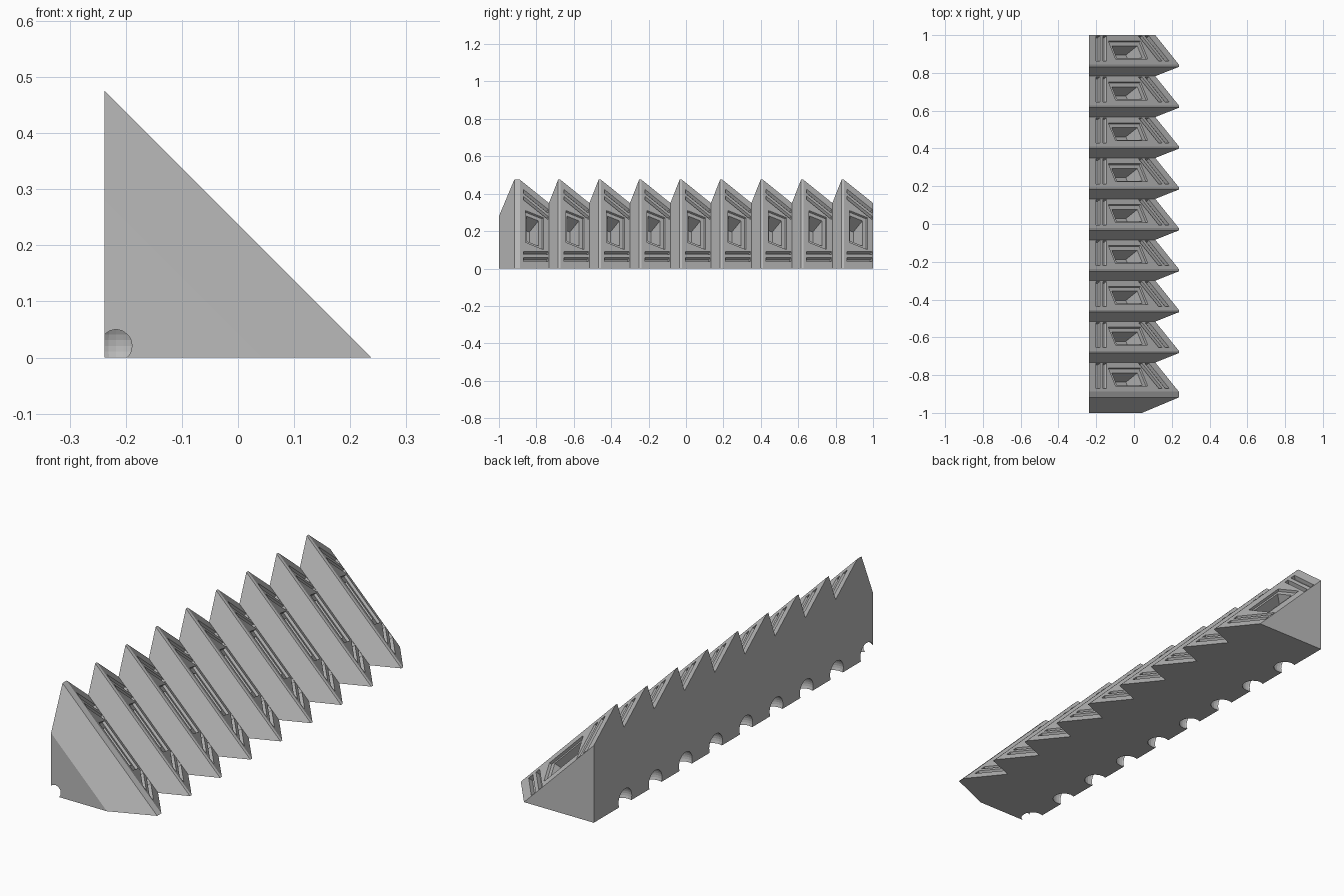
import bpy, bmesh
from mathutils import Vector

cube = bpy.data.objects.get("Cube")
if cube:
    bpy.data.objects.remove(cube, do_unlink=True)

TEETH, PITCH, FIRST = 9, 0.2165, -0.888
HIGH, LOW, RUN, FLAT = 0.475, 0.35, 0.155, 0.012
WALL = -0.2375
SLOPE = (HIGH - LOW) / RUN
NORMAL = Vector((1, SLOPE, 1)).normalized()

grey = bpy.data.materials.new("plain grey")
grey.use_nodes = True
grey.diffuse_color = (0.5, 0.5, 0.5, 1)
grey.node_tree.nodes["Principled BSDF"].inputs["Base Color"].default_value = (0.5, 0.5, 0.5, 1)


def finish(name, bm):
    bmesh.ops.recalc_face_normals(bm, faces=bm.faces)
    mesh = bpy.data.meshes.new(name)
    bm.to_mesh(mesh)
    bm.free()
    mesh.materials.append(grey)
    ob = bpy.data.objects.new(name, mesh)
    bpy.context.collection.objects.link(ob)
    return ob


def loft(bm, rings):
    """Skin a row of equal rings and close both ends."""
    rings = [[bm.verts.new(p) for p in ring] for ring in rings]
    for a, b in zip(rings, rings[1:]):
        for i in range(len(a)):
            j = (i + 1) % len(a)
            bm.faces.new((a[i], a[j], b[j], b[i]))
    bm.faces.new(rings[0])
    bm.faces.new(rings[-1])


def size_at(t):
    return HIGH - SLOPE * t


def on_face(tooth, t, z):
    """Point on the long slope of a tooth, t back from its crest."""
    return Vector((WALL + size_at(t) - z, FIRST + tooth * PITCH + t, z))


def sink(bm, corners, depth):
    loft(bm, [[p + NORMAL * 0.006 for p in corners], [p - NORMAL * depth for p in corners]])


# Sawtooth wedge: right triangles of changing size strung along y
profile = [(-1, 0.28), (-0.918, HIGH)]
for k in range(TEETH):
    crest = FIRST + k * PITCH
    if k:
        profile.append((crest - FLAT, HIGH))
    profile += [(crest, HIGH), (crest + RUN, LOW)]
profile[-1] = (1, LOW)
bm = bmesh.new()
loft(bm, [[(WALL, y, 0), (WALL + s, y, 0), (WALL, y, s)] for y, s in profile])
body = finish("sawtooth_wedge", bm)

# Paired grooves along both ends of every long slope
grooves = bmesh.new()
for k in range(TEETH):
    for lo, hi in ((0.037, 0.058), (0.074, 0.092)):
        t0, t1 = 0.018, RUN - 0.004
        low_end = [on_face(k, t, z) for t, z in ((t0, lo), (t1, lo), (t1, hi), (t0, hi))]
        high_end = [Vector((WALL + p.z, p.y, p.x - WALL)) for p in low_end]
        for corners in (low_end, high_end):
            sink(grooves, corners, 0.02)


# Stepped window in the middle of every long slope
def windows(t0, t1, half, depth):
    bm = bmesh.new()
    for k in range(TEETH):
        sink(bm, [on_face(k, t, size_at(t) / 2 + side * half)
                  for t, side in ((t0, -1), (t1, -1), (t1, 1), (t0, 1))], depth)
    return bm


# Round bites along the back bottom edge
bites = bmesh.new()
for k in range(TEETH):
    ball = bmesh.ops.create_uvsphere(bites, u_segments=24, v_segments=16, radius=0.052)
    bmesh.ops.translate(bites, verts=ball["verts"],
                        vec=(WALL + 0.02, -0.957 + k * PITCH, 0.021))

for name, cutter_bm in (("groove_cutter", grooves),
                        ("window_frame_cutter", windows(0.03, 0.125, 0.085, 0.012)),
                        ("window_cutter", windows(0.04, 0.105, 0.067, 0.11)),
                        ("bite_cutter", bites)):
    cutter = finish(name, cutter_bm)
    cutter.hide_render = True
    cutter.hide_set(True)
    mod = body.modifiers.new(name, "BOOLEAN")
    mod.operation = "DIFFERENCE"
    mod.solver = "EXACT"
    mod.object = cutter
